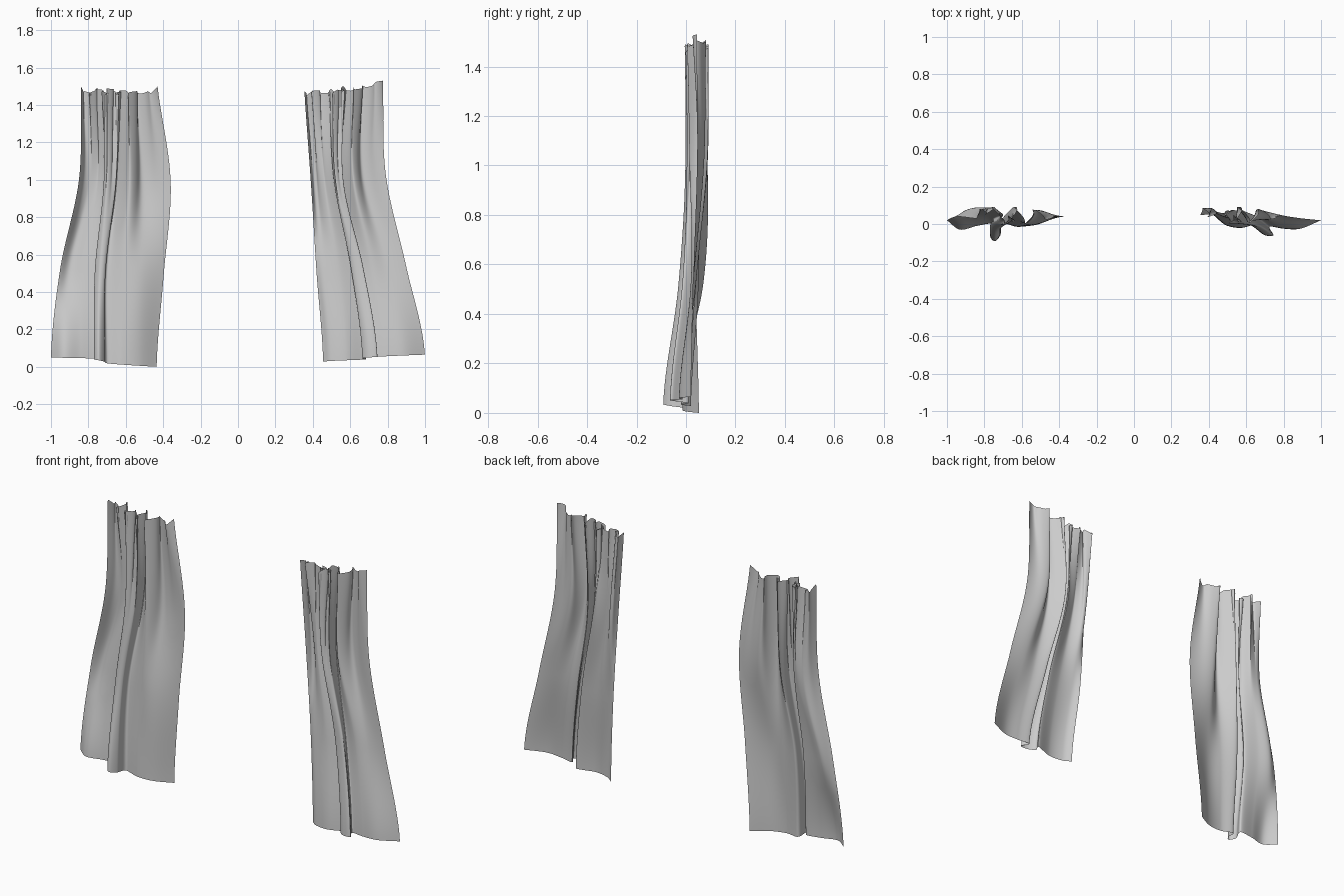
import bpy, math, random

if "Cube" in bpy.data.objects:
    bpy.data.objects.remove(bpy.data.objects["Cube"])

random.seed(4)
NU, NV = 170, 60


def spline(p, t, ease=0.0):
    """Catmull-Rom through a list of points, t in 0..1; ease flattens the start."""
    n = len(p) - 1
    f = min(max(t, 0), 1) * n
    i = min(int(f), n - 1)
    f -= i
    b, c = p[i], p[i + 1]
    a = p[i - 1] if i > 0 else [(2 * q - r) * (1 - ease) + r * ease for q, r in zip(b, c)]
    d = p[i + 2] if i + 2 <= n else [2 * r - q for q, r in zip(b, c)]
    return [0.5 * (2 * B + (C - A) * f + (2 * A - 5 * B + 4 * C - D) * f * f
                   + (3 * B - A - 3 * C + D) * f ** 3)
            for A, B, C, D in zip(a, b, c, d)]


def curtain(name, hem, low, high, top_x, hem_z, top_z):
    # gathered heading: upper section squeezed between the two top corners
    n = len(hem) - 1
    h0, h1 = high[0][0], high[-1][0]
    head = []
    for i, (x, y) in enumerate(high):
        k = 0.65 * (x - h0) / (h1 - h0) + 0.35 * i / n
        head.append((top_x[0] + (top_x[1] - top_x[0]) * k, 0.6 * y + 0.4 * 0.045))
    jag = [random.uniform(-0.018, 0.022) for _ in range(33)]
    jag[0] = jag[-1] = 0.02
    verts = []
    for j in range(NV + 1):
        v = j / NV
        for i in range(NU + 1):
            u = i / NU
            x, y = spline([spline(s, u) for s in (hem, low, high, head)], v, 0.7)
            # tight pleats that fade out below the heading
            amp = max(0, (v - 0.45) / 0.55) ** 1.6
            edge = min(1, 12 * u, 12 * (1 - u))
            ph = 2 * math.pi * 6 * u
            y += amp * 0.026 * math.sin(ph)
            x += amp * edge * 0.012 * math.sin(2 * ph + 0.6)
            # uneven hem and ragged top edge
            k = u * 32
            a = min(int(k), 31)
            rag = jag[a] + (jag[a + 1] - jag[a]) * (k - a)
            zb = spline(hem_z, u)[0]
            zt = spline(top_z, u)[0]
            verts.append((x, y, zb + (zt - zb) * v + rag * v ** 25))
    w = NU + 1
    faces = [(j * w + i, j * w + i + 1, (j + 1) * w + i + 1, (j + 1) * w + i)
             for j in range(NV) for i in range(NU)]
    me = bpy.data.meshes.new(name)
    me.from_pydata(verts, [], faces)
    me.polygons.foreach_set("use_smooth", [True] * len(faces))
    ob = bpy.data.objects.new(name, me)
    bpy.context.collection.objects.link(ob)
    return ob


# left curtain: cross-sections at the hem, z = 0.5 and z = 1.0
curtain("left_curtain",
        [(-1, .02), (-.93, -.03), (-.84, -.01), (-.75, 0), (-.77, -.06), (-.745, -.092),
         (-.715, -.06), (-.70, 0), (-.62, -.015), (-.53, 0), (-.435, .052)],
        [(-.95, .04), (-.90, .07), (-.83, .05), (-.755, .03), (-.765, 0), (-.74, -.03),
         (-.71, -.02), (-.70, .03), (-.61, 0), (-.52, 0), (-.397, .04)],
        [(-.85, .03), (-.80, .09), (-.75, .08), (-.705, .05), (-.715, .02), (-.69, 0),
         (-.655, .02), (-.65, .08), (-.575, .01), (-.50, .065), (-.36, .04)],
        (-.84, -.43),
        [(.05,), (.045,), (.035,), (.015,), (0,)],
        [(1.48,), (1.47,), (1.47,), (1.46,), (1.48,)])

# right curtain
curtain("right_curtain",
        [(.455, .02), (.50, -.01), (.58, -.02), (.68, .01), (.665, -.03), (.70, -.06),
         (.745, -.06), (.725, -.015), (.80, -.025), (.89, -.025), (.999, .02)],
        [(.42, .05), (.46, .03), (.54, .02), (.625, .04), (.605, .01), (.63, -.01),
         (.67, -.01), (.65, .04), (.72, .02), (.80, .03), (.897, .03)],
        [(.39, .05), (.42, .085), (.465, .04), (.53, .08), (.515, .03), (.53, .005),
         (.56, .02), (.555, .08), (.62, .02), (.68, .07), (.79, .045)],
        (.355, .775),
        [(.028,), (.037,), (.05,), (.055,), (.065,)],
        [(1.455,), (1.465,), (1.475,), (1.485,), (1.51,)])
